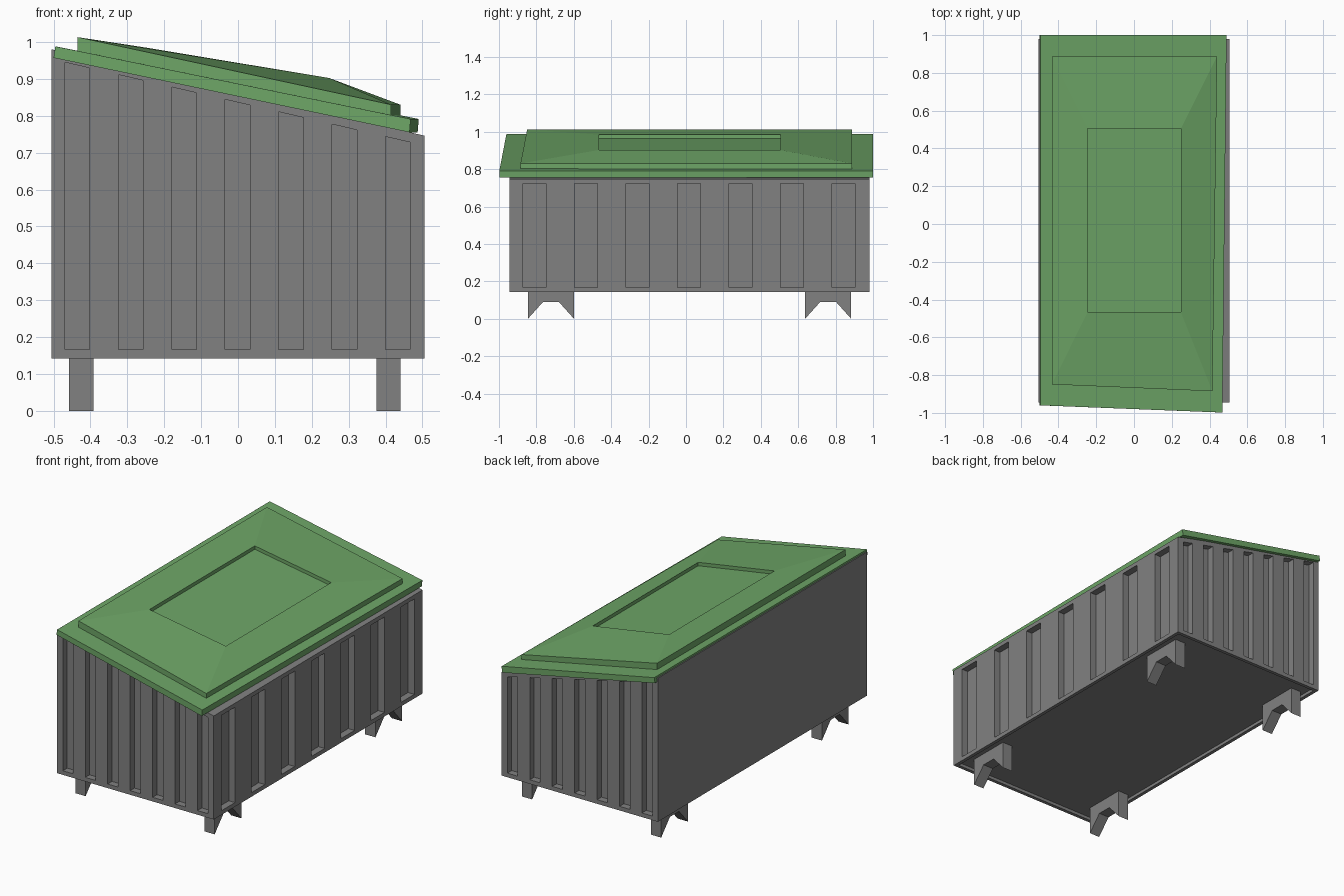
import bpy, bmesh

if "Cube" in bpy.data.objects:
    bpy.data.objects.remove(bpy.data.objects["Cube"], do_unlink=True)


def material(name, rgb):
    m = bpy.data.materials.new(name)
    m.use_nodes = True
    m.diffuse_color = (*rgb, 1)
    m.node_tree.nodes["Principled BSDF"].inputs["Base Color"].default_value = (*rgb, 1)
    return m


GRAY = material("steel gray", (0.22, 0.22, 0.22))
GREEN = material("lid green", (0.155, 0.38, 0.135))


def loop(x0, x1, y0, y1, zl, zr, skew_x=0, skew_y=0):
    """Four corners sloping in z from x0 to x1; the front edge may be skewed."""
    return [(x0, y0 + skew_y, zl), (x1 - skew_x, y0, zr), (x1, y1, zr), (x0, y1, zl)]


def add_stack(bm, loops):
    """Bridge consecutive loops and cap both ends."""
    rings = [[bm.verts.new(p) for p in pts] for pts in loops]
    for a, b in zip(rings, rings[1:]):
        for i in range(len(a)):
            j = (i + 1) % len(a)
            bm.faces.new((a[i], a[j], b[j], b[i]))
    bm.faces.new(rings[0][::-1])
    bm.faces.new(rings[-1])


def build(name, mat, stacks):
    bm = bmesh.new()
    for loops in stacks:
        add_stack(bm, loops)
    bmesh.ops.recalc_face_normals(bm, faces=bm.faces[:])
    me = bpy.data.meshes.new(name)
    bm.to_mesh(me)
    bm.free()
    me.materials.append(mat)
    ob = bpy.data.objects.new(name, me)
    bpy.context.collection.objects.link(ob)
    return ob


# Container body with a sloping top and a shallow recess under the floor
X, Y0, Y1, BASE, HIGH, LOW = 0.505, -0.945, 0.98, 0.142, 0.98, 0.746
RIM, DEPTH = 0.02, 0.04


def wall_top(x):
    return HIGH + (LOW - HIGH) * (x + X) / (2 * X)


inner = (-X + RIM, X - RIM, Y0 + RIM, Y1 - RIM)
body = build("container_body", GRAY, [[
    loop(*inner, BASE + 0.018, BASE + 0.018),
    loop(*inner, BASE, BASE),
    loop(-X, X, Y0, Y1, BASE, BASE),
    loop(-X, X, Y0, Y1, HIGH, LOW),
]])

# Vertical pockets in both ends and the low side
SILL, GAP = 0.166, 0.027
pockets = []
for i in range(7):
    xa = -0.469 + i * 0.1448
    xb = xa + 0.067
    for ya, yb in ((Y0 - 0.1, Y0 + DEPTH), (Y1 - DEPTH, Y1 + 0.1)):
        pockets.append([loop(xa, xb, ya, yb, SILL, SILL),
                        loop(xa, xb, ya, yb, wall_top(xa) - GAP, wall_top(xb) - GAP)])
    ya = -0.872 + i * 0.2755
    pockets.append([loop(X - DEPTH, X + 0.1, ya, ya + 0.123, z, z) for z in (SILL, 0.722)])
cutter = build("pocket_cutter", GRAY, pockets)
cutter.hide_render = True

mod = body.modifiers.new("pockets", "BOOLEAN")
mod.operation = "DIFFERENCE"
mod.solver = "EXACT"
mod.object = cutter
bpy.context.view_layer.objects.active = body
body.select_set(True)
bpy.ops.object.modifier_apply(modifier=mod.name)
bpy.data.objects.remove(cutter, do_unlink=True)

# Notched bracket feet
foot_profile = [(-0.123, 0.161), (-0.123, 0), (-0.042, 0.09),
                (0.042, 0.09), (0.123, 0), (0.123, 0.161)]
for side, x in (("right", -0.425), ("left", 0.408)):
    for end, y in (("front", -0.722), ("back", 0.76)):
        build(f"{end}_{side}_foot", GRAY, [[
            [(x + dx, y + py, pz) for py, pz in foot_profile] for dx in (-0.033, 0.033)]])

# Slightly skewed lid: lower flange
build("lid_flange", GREEN, [[
    loop(-0.5, 0.487, -0.998, 1, 0.957, 0.755, 0.022, 0.038),
    loop(-0.495, 0.49, -0.998, 1, 0.988, 0.791, 0.022, 0.038),
]])

# Raised lid panel with a sunken centre
build("lid_panel", GREEN, [[
    loop(-0.435, 0.44, -0.885, 0.888, 0.965, 0.798, 0.025, 0.036),
    loop(-0.435, 0.44, -0.885, 0.888, 1.013, 0.83, 0.025, 0.036),
    loop(-0.245, 0.248, -0.466, 0.505, 0.984, 0.902),
    loop(-0.245, 0.248, -0.466, 0.505, 0.964, 0.882),
]])
